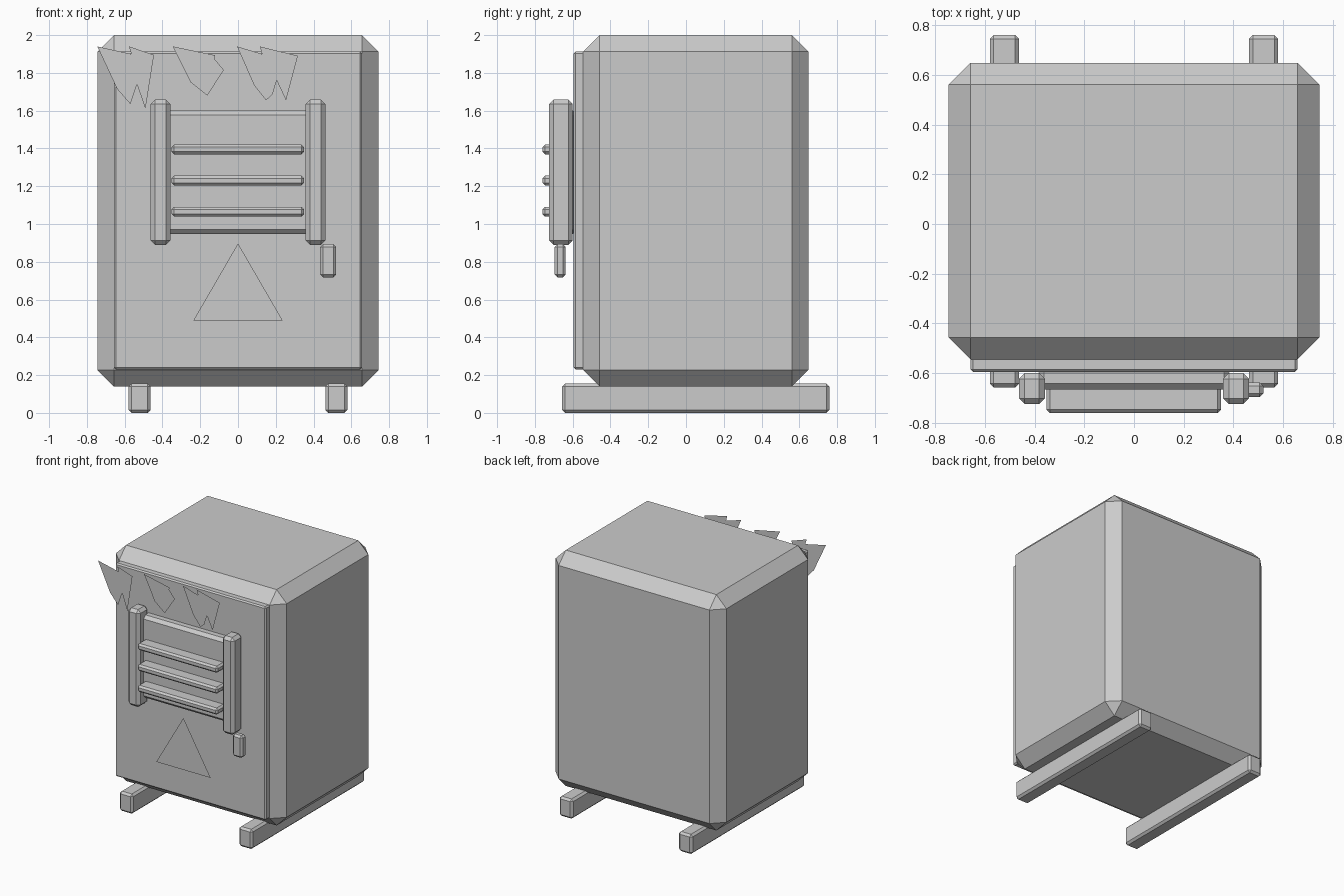
import bpy, bmesh

if "Cube" in bpy.data.objects:
    bpy.data.objects.remove(bpy.data.objects["Cube"])


def box(name, xs, ys, zs, bevel):
    """Chamfered box spanning the given ranges."""
    bm = bmesh.new()
    bmesh.ops.create_cube(bm, size=1)
    for v in bm.verts:
        for i, (a, b) in enumerate((xs, ys, zs)):
            v.co[i] = b if v.co[i] > 0 else a
    bmesh.ops.bevel(bm, geom=bm.edges[:], offset=bevel, segments=1,
                    profile=0.5, affect='EDGES')
    return finish(name, bm)


def sheet(name, outline, y=-0.68):
    """Flat cut-out facing the front, outline in x and z."""
    bm = bmesh.new()
    face = bm.faces.new([bm.verts.new((x, y, z)) for x, z in outline])
    face.normal_update()
    if face.normal.y > 0:
        face.normal_flip()
    return finish(name, bm)


def finish(name, bm):
    mesh = bpy.data.meshes.new(name)
    bm.to_mesh(mesh)
    bm.free()
    ob = bpy.data.objects.new(name, mesh)
    bpy.context.collection.objects.link(ob)
    return ob


# Cabinet and door
box("cabinet_body", (-0.745, 0.745), (-0.545, 0.648), (0.14, 2.0), 0.088)
box("door_panel", (-0.657, 0.657), (-0.595, -0.535), (0.23, 1.912), 0.01)

# Skids and vent posts, one on each side
for side, s in (("left", -1), ("right", 1)):
    box(side + "_skid", sorted((s * 0.462, s * 0.58)), (-0.657, 0.76), (0.0, 0.155), 0.016)
    box(side + "_vent_post", sorted((s * 0.358, s * 0.463)), (-0.724, -0.6), (0.89, 1.658), 0.023)

# Vent backing and slats
box("vent_back", (-0.385, 0.385), (-0.665, -0.575), (0.947, 1.6), 0.024)
for i in range(3):
    z = 1.065 + 0.165 * i
    box(f"vent_slat_{i + 1}", (-0.352, 0.35), (-0.76, -0.65), (z - 0.026, z + 0.026), 0.014)

# Latch handle
box("latch_handle", (0.435, 0.52), (-0.696, -0.637), (0.718, 0.893), 0.015)

# Warning triangle
sheet("warning_triangle", [(-0.237, 0.488), (0.237, 0.488), (0, 0.897)])

# Jagged peeling patches along the top edge
patches = [
    [(-0.745, 1.94), (-0.565, 1.90), (-0.577, 1.94), (-0.445, 1.895),
     (-0.49, 1.61), (-0.535, 1.74), (-0.57, 1.635), (-0.64, 1.715)],
    [(-0.345, 1.94), (-0.12, 1.893), (-0.125, 1.875), (-0.075, 1.815),
     (-0.163, 1.68), (-0.25, 1.75)],
    [(-0.005, 1.94), (0.127, 1.90), (0.116, 1.94), (0.317, 1.89),
     (0.254, 1.655), (0.205, 1.76), (0.182, 1.685), (0.148, 1.655), (0.085, 1.735)],
]
for i, outline in enumerate(patches):
    sheet(f"jagged_patch_{i + 1}", outline)
